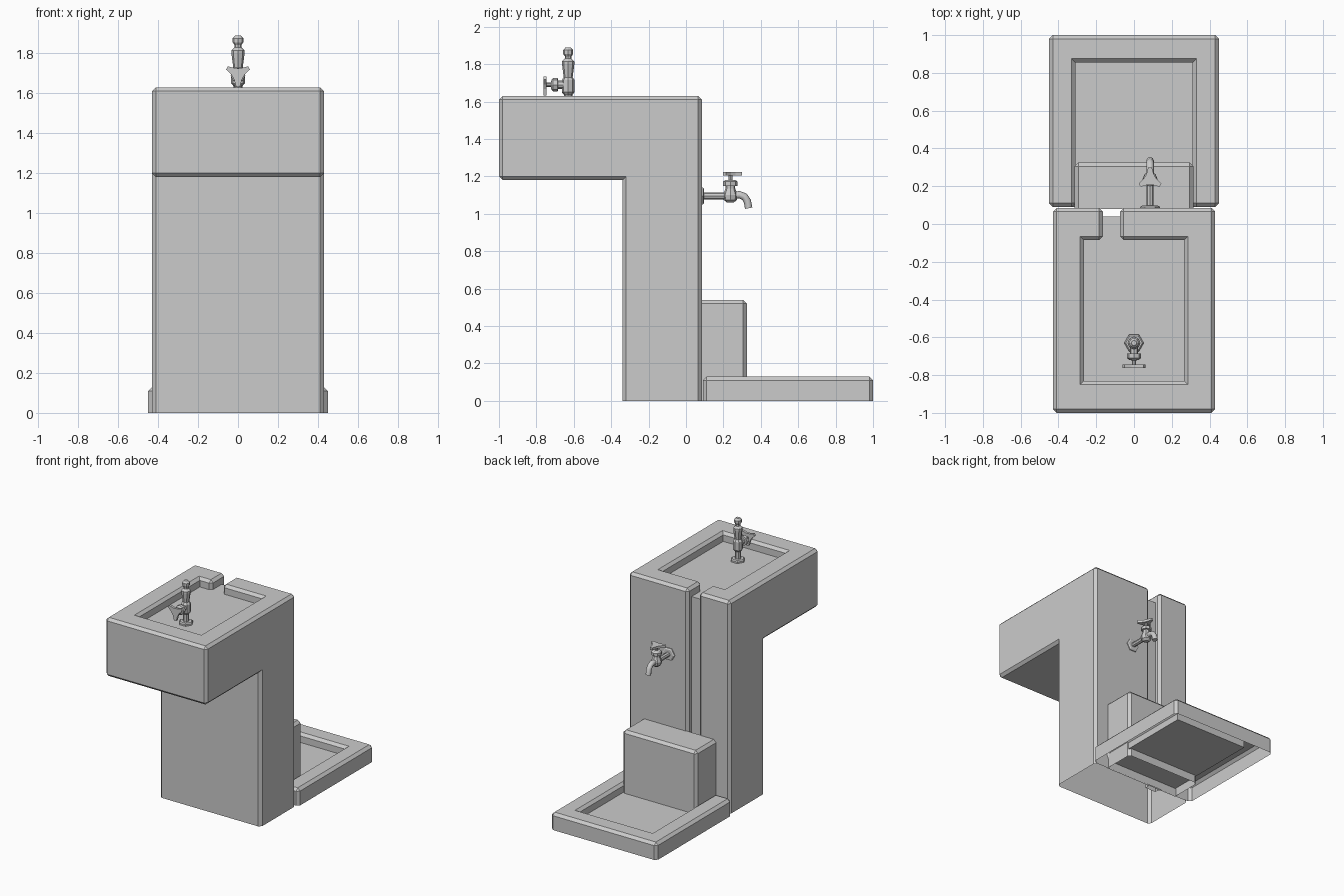
import bpy, bmesh, math
from mathutils import Matrix, Vector

if "Cube" in bpy.data.objects:
    bpy.data.objects.remove(bpy.data.objects["Cube"])


def add_mesh(name, bm):
    bmesh.ops.recalc_face_normals(bm, faces=bm.faces)
    me = bpy.data.meshes.new(name)
    bm.to_mesh(me)
    bm.free()
    ob = bpy.data.objects.new(name, me)
    bpy.context.collection.objects.link(ob)
    return ob


def prism(name, pts, depth, mat):
    """Extrude a closed 2D outline along local z, then place it."""
    bm = bmesh.new()
    f = bm.faces.new([bm.verts.new((a, b, 0)) for a, b in pts])
    ext = bmesh.ops.extrude_face_region(bm, geom=[f])
    vs = [v for v in ext["geom"] if isinstance(v, bmesh.types.BMVert)]
    bmesh.ops.translate(bm, verts=vs, vec=(0, 0, depth))
    bm.transform(mat)
    return add_mesh(name, bm)


def box(name, x0, x1, y0, y1, z0, z1):
    return prism(name, [(x0, y0), (x1, y0), (x1, y1), (x0, y1)], z1 - z0,
                 Matrix.Translation((0, 0, z0)))


def carve(ob, cutters):
    for c in cutters:
        m = ob.modifiers.new("carve", "BOOLEAN")
        m.operation, m.solver, m.object = "DIFFERENCE", "EXACT", c
        bpy.context.view_layer.objects.active = ob
        bpy.ops.object.modifier_apply(modifier=m.name)
        bpy.data.objects.remove(c)


def finish(ob, width=0.02, skip=None):
    """Open the underside and chamfer the outward edges."""
    bm = bmesh.new()
    bm.from_mesh(ob.data)
    bmesh.ops.remove_doubles(bm, verts=bm.verts, dist=1e-4)
    bmesh.ops.dissolve_limit(bm, angle_limit=0.02, verts=bm.verts, edges=bm.edges)
    bm.normal_update()
    edges = []
    for e in bm.edges:
        if len(e.link_faces) != 2 or not e.is_convex or e.calc_face_angle() < 0.5:
            continue
        if all(v.co.z < 0.001 for v in e.verts):
            continue
        if skip and all(skip(v.co) for v in e.verts):
            continue
        edges.append(e)
    under = [f for f in bm.faces if all(v.co.z < 0.001 for v in f.verts)]
    bmesh.ops.delete(bm, geom=under, context="FACES_ONLY")
    bmesh.ops.bevel(bm, geom=edges, offset=width, segments=1, profile=0.5,
                    affect="EDGES", clamp_overlap=True)
    bm.to_mesh(ob.data)
    bm.free()


def lathe(name, profile, mat, sides=8):
    """Stack rings of (radius, height) along local z."""
    bm = bmesh.new()
    rings = [[bm.verts.new((r * math.cos(2 * math.pi * i / sides),
                            r * math.sin(2 * math.pi * i / sides), h))
              for i in range(sides)] for r, h in profile]
    for a, b in zip(rings, rings[1:]):
        for i in range(sides):
            j = (i + 1) % sides
            bm.faces.new((a[i], a[j], b[j], b[i]))
    bm.faces.new(rings[0])
    bm.faces.new(rings[-1])
    bm.transform(mat)
    return add_mesh(name, bm)


def handle(name, mat):
    """Three-armed knob with cut tips; one arm points along local y."""
    pts = []
    for k in range(3):
        a = math.pi / 2 + k * 2 * math.pi / 3
        for r, d in ((0.033, -0.62), (0.064, -0.15), (0.064, 0.15), (0.033, 0.62)):
            pts.append((r * math.cos(a + d), r * math.sin(a + d)))
    return prism(name, pts, 0.018, mat)


T = Matrix.Translation
FRONT = Matrix.Rotation(math.pi / 2, 4, "X")    # local z -> -y
BACK = Matrix.Rotation(-math.pi / 2, 4, "X")    # local z -> +y

# L-shaped pedestal with top tray, spill notch and rear drain groove
YZ = Matrix(((0, 0, 1, -0.43), (1, 0, 0, 0), (0, 1, 0, 0), (0, 0, 0, 1)))
pedestal = prism("pedestal", [(-0.34, 0), (0.085, 0), (0.085, 1.63), (-1, 1.63),
                              (-1, 1.18), (-0.34, 1.18)], 0.86, YZ)
FLOOR = 1.56
carve(pedestal, [
    box("tray_cut", -0.265, 0.265, -0.83, -0.085, FLOOR, 2),
    box("notch_cut", -0.165, -0.075, -0.2, 0.5, FLOOR, 2),
    box("groove_cut", -0.165, -0.075, 0.04, 0.5, -0.5, 2.2)])
finish(pedestal, skip=lambda c: abs(c.z - FLOOR) < 0.001)

# Low basin behind, open towards the pedestal
basin = box("basin", -0.45, 0.45, 0.09, 1.0, 0, 0.13)
carve(basin, [box("basin_cut", -0.31, 0.31, -0.5, 0.855, 0.06, 1)])
finish(basin, skip=lambda c: abs(c.z - 0.06) < 0.001)

# Step block between pedestal and basin
step = box("step", -0.315, 0.315, 0.08, 0.325, 0, 0.54)
finish(step, skip=lambda c: c.y < 0.081)

# Drinking spout on the tray
P = T((0, -0.63, 0))
lathe("bubbler_base", [(0.052, FLOOR), (0.052, 1.572), (0.044, 1.58)], P, 6)
lathe("bubbler_column", [(0.022, 1.57), (0.022, 1.635), (0.034, 1.65), (0.034, 1.715),
                         (0.024, 1.73), (0.033, 1.80), (0.033, 1.815), (0.018, 1.83),
                         (0.018, 1.842), (0.027, 1.855), (0.027, 1.875), (0.014, 1.89)], P)
V = T((0, -0.63, 1.69)) @ FRONT
lathe("bubbler_valve", [(0.022, 0.0), (0.022, 0.055), (0.037, 0.056), (0.037, 0.08),
                        (0.024, 0.09), (0.011, 0.092), (0.011, 0.12)], V)
# arms up-left, up-right and down
handle("bubbler_handle", T((0, -0.745, 1.695)) @ FRONT @ Matrix.Rotation(math.pi, 4, "Z"))

# Wall tap at the back
X, Y, Z = 0.085, 0.237, 1.095
lathe("tap_flange", [(0.052, 0), (0.052, 0.008), (0.042, 0.014)], T((X, 0.083, Z)) @ BACK, 6)
lathe("tap_pipe", [(0.018, 0), (0.018, 0.11), (0.024, 0.125), (0.024, 0.15)],
      T((X, 0.09, Z)) @ BACK)
lathe("tap_body", [(0.018, 1.06), (0.036, 1.075), (0.04, 1.10), (0.026, 1.135),
                   (0.026, 1.148), (0.038, 1.15), (0.038, 1.172), (0.028, 1.18),
                   (0.011, 1.182), (0.011, 1.21)], T((X, Y, 0)))
handle("tap_handle", T((X, Y, 1.206)))

# Curved tap outlet
cu = bpy.data.curves.new("tap_outlet", "CURVE")
cu.dimensions, cu.bevel_depth, cu.bevel_resolution = "3D", 0.02, 2
cu.use_fill_caps = True
path = [(0.24, 1.095), (0.285, 1.102), (0.312, 1.092), (0.328, 1.068), (0.335, 1.03)]
sp = cu.splines.new("POLY")
sp.points.add(len(path) - 1)
for p, (y, z) in zip(sp.points, path):
    p.co = (X, y, z, 1)
bpy.context.collection.objects.link(bpy.data.objects.new("tap_outlet", cu))
